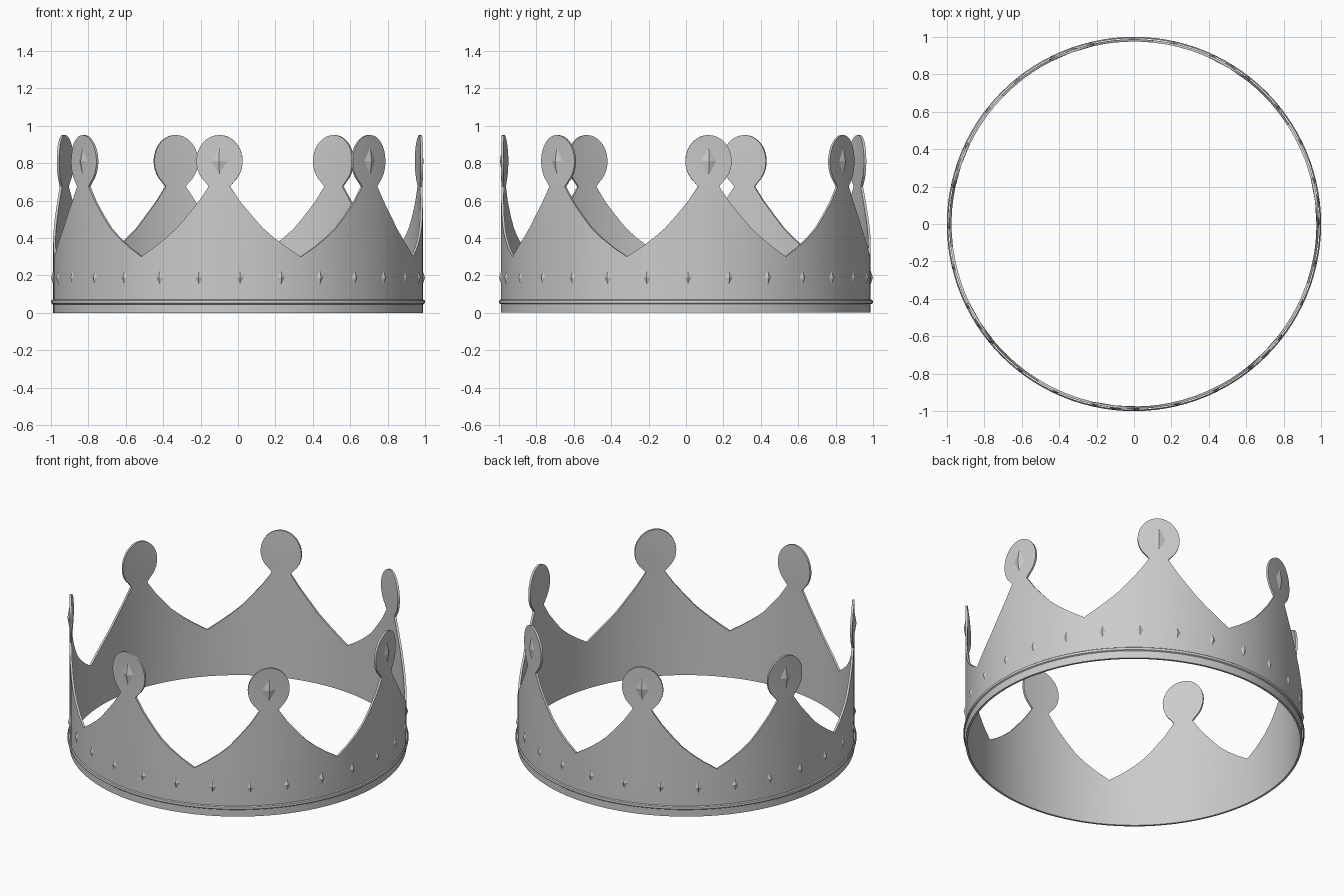
import bpy, bmesh, math

if "Cube" in bpy.data.objects:
    bpy.data.objects.remove(bpy.data.objects["Cube"])

R, THICK, POINTS = 0.988, 0.013, 7
STEP = 2 * math.pi / POINTS
START = math.radians(-95.8)

metal = bpy.data.materials.new("silver grey")
metal.diffuse_color = (0.6, 0.6, 0.6, 1)
metal.use_nodes = True
metal.node_tree.nodes["Principled BSDF"].inputs["Base Color"].default_value = metal.diffuse_color


def polar(a, z, r=R):
    return (r * math.cos(a), r * math.sin(a), z)


def finish(name, bm, smooth=True, thick=0):
    bmesh.ops.remove_doubles(bm, verts=bm.verts, dist=0.0002)
    me = bpy.data.meshes.new(name)
    bm.to_mesh(me)
    bm.free()
    me.materials.append(metal)
    ob = bpy.data.objects.new(name, me)
    bpy.context.collection.objects.link(ob)
    bpy.ops.object.select_all(action='DESELECT')
    bpy.context.view_layer.objects.active = ob
    ob.select_set(True)
    if thick:
        m = ob.modifiers.new("thickness", 'SOLIDIFY')
        m.thickness, m.offset = thick, -1
        bpy.ops.object.modifier_apply(modifier=m.name)
    if smooth:
        bpy.ops.object.shade_smooth_by_angle(angle=math.radians(35))
    return ob


# Crown wall: half outline of one point as (degrees from tip, top height)
half = [(0, 0.675), (3.3, 0.675), (6.6, 0.592), (10.6, 0.51), (13.6, 0.452),
        (17, 0.402), (21.3, 0.348), (180 / POINTS, 0.30)]
outline = [(-a, z) for a, z in half[:0:-1]] + half

# Rounded head on each point: (half width, height) rows
CZ, A, B = 0.81, 0.125, 0.14
rows = [(math.radians(3.3) * R, 0.675)]
for i in range(1, 14):
    t = math.radians(-62 + i * 152 / 14)
    rows.append((A * math.cos(t), CZ + B * math.sin(t)))

bm = bmesh.new()


def face(pts):
    bm.faces.new([bm.verts.new(p) for p in pts])


for k in range(POINTS):
    c = START + k * STEP
    for (a0, z0), (a1, z1) in zip(outline, outline[1:]):
        a0, a1 = c + math.radians(a0), c + math.radians(a1)
        face([polar(a0, 0), polar(a1, 0), polar(a1, z1), polar(a0, z0)])
    for (w0, z0), (w1, z1) in zip(rows, rows[1:]):
        w0, w1 = w0 / R, w1 / R
        face([polar(c - w0, z0), polar(c, z0), polar(c, z1), polar(c - w1, z1)])
        face([polar(c, z0), polar(c + w0, z0), polar(c + w1, z1), polar(c, z1)])
    w, z = rows[-1][0] / R, rows[-1][1]
    face([polar(c - w, z), polar(c, z), polar(c, CZ + B)])
    face([polar(c, z), polar(c + w, z), polar(c, CZ + B)])
finish("crown_wall", bm, thick=THICK)

# Rounded rim bead around the base
bm = bmesh.new()
N, M = 112, 10
grid = [[bm.verts.new(polar(2 * math.pi * i / N,
                            0.058 + 0.013 * math.sin(2 * math.pi * j / M),
                            0.988 + 0.012 * math.cos(2 * math.pi * j / M)))
         for j in range(M)] for i in range(N)]
for i in range(N):
    for j in range(M):
        i2, j2 = (i + 1) % N, (j + 1) % M
        # keep only the outward half, the rest is inside the wall
        if j in (2, 3, 4, 5, 6, 7):
            continue
        bm.faces.new([grid[i][j], grid[i2][j], grid[i2][j2], grid[i][j2]])
bmesh.ops.delete(bm, geom=[v for v in bm.verts if not v.link_faces], context='VERTS')
finish("base_bead", bm)


# Faceted diamond studs
def studs(name, count, offset, z, w, h, out):
    bm = bmesh.new()
    for k in range(count):
        a = START + offset + k * 2 * math.pi / count
        base = [bm.verts.new(polar(a + da, z + dz, R - 0.001)) for da, dz in
                ((w / R, 0), (0, h), (-w / R, 0), (0, -h))]
        tip = bm.verts.new(polar(a, z, R + out))
        for i in range(4):
            bm.faces.new([base[i], base[(i + 1) % 4], tip])
    finish(name, bm, smooth=False)


studs("band_studs", POINTS * 4, STEP / 8, 0.188, 0.021, 0.038, 0.011)
studs("point_studs", POINTS, 0, 0.81, 0.04, 0.078, 0.012)
